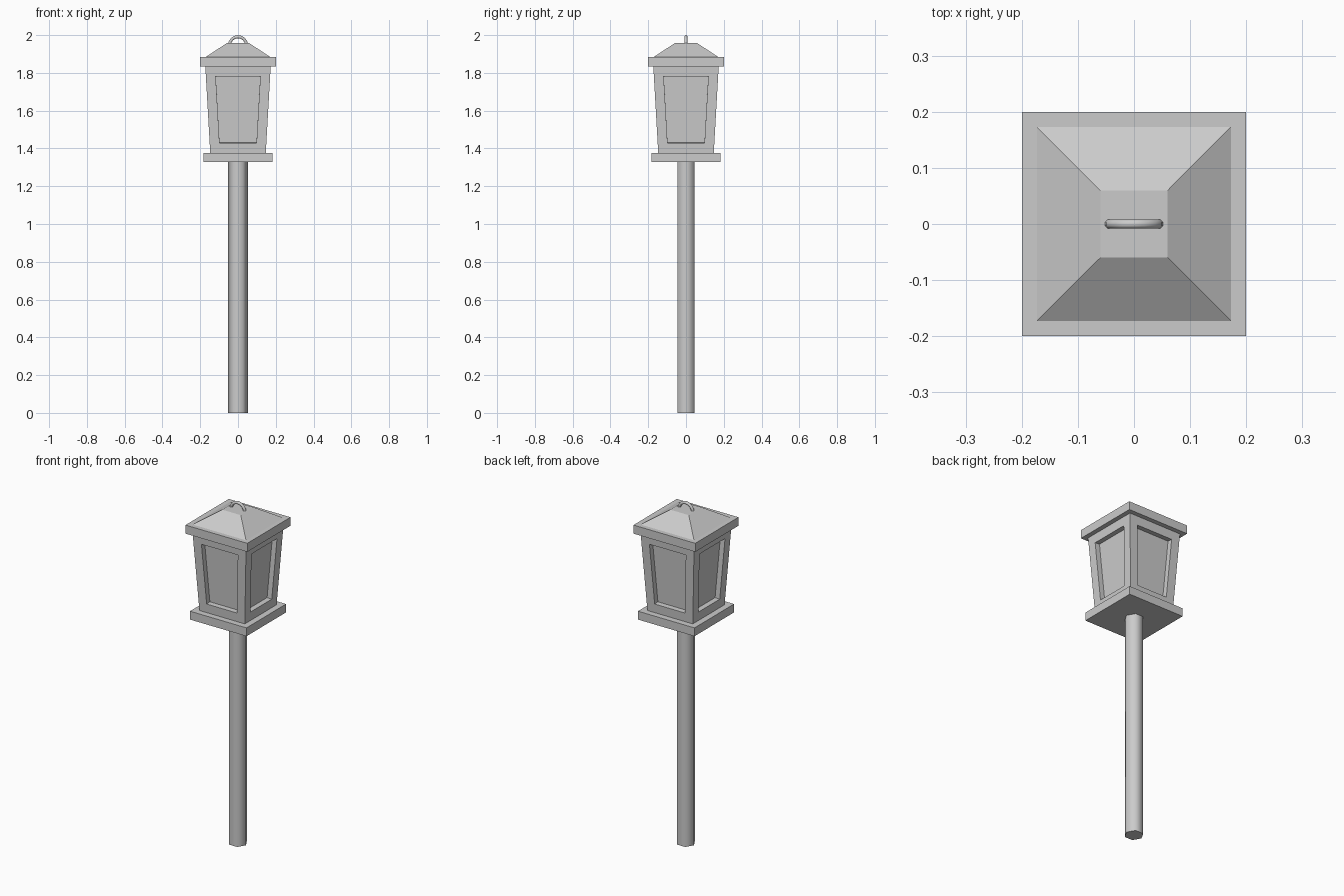
import bpy, bmesh
from math import pi, cos, sin, radians
from mathutils import Matrix, Vector

if "Cube" in bpy.data.objects:
    bpy.data.objects.remove(bpy.data.objects["Cube"])


def finish(name, bm, smooth_angle=None):
    bmesh.ops.recalc_face_normals(bm, faces=bm.faces[:])
    me = bpy.data.meshes.new(name)
    bm.to_mesh(me)
    bm.free()
    ob = bpy.data.objects.new(name, me)
    bpy.context.collection.objects.link(ob)
    if smooth_angle:
        for p in me.polygons:
            p.use_smooth = True
        me.set_sharp_from_angle(angle=radians(smooth_angle))
    return ob


def prism(sides, r0, z0, r1, z1, turn=0.0):
    """Closed tapered prism with corner radii r0 (bottom) and r1 (top)."""
    bm = bmesh.new()
    rings = []
    for r, z in ((r0, z0), (r1, z1)):
        rings.append([bm.verts.new((r * cos(turn + 2 * pi * i / sides),
                                    r * sin(turn + 2 * pi * i / sides), z))
                      for i in range(sides)])
    for i in range(sides):
        j = (i + 1) % sides
        bm.faces.new((rings[0][i], rings[0][j], rings[1][j], rings[1][i]))
    bm.faces.new(rings[0][::-1])
    bm.faces.new(rings[1])
    bm.normal_update()
    return bm


def square(h0, z0, h1, z1):
    """Square block given by half widths."""
    s = 2 ** 0.5
    return prism(4, h0 * s, z0, h1 * s, z1, pi / 4)


# Hexagonal post
finish("post", prism(6, 0.052, 0, 0.052, 1.33), 65)

# Slabs below and above the lamp housing, and the hipped roof
finish("base_plate", square(0.183, 1.328, 0.183, 1.377))
finish("roof_plate", square(0.2, 1.833, 0.2, 1.883))
finish("roof", square(0.173, 1.883, 0.06, 1.957))

# Tapered lamp housing with a recessed panel on each side
bm = square(0.147, 1.377, 0.173, 1.833)
panels = [f for f in bm.faces if abs(f.normal.z) < 0.5]
bmesh.ops.inset_individual(bm, faces=panels, thickness=0.052, use_even_offset=True)
for f in panels:
    n = f.normal.copy()
    bmesh.ops.inset_individual(bm, faces=[f], thickness=0.0, depth=0.0)
    bmesh.ops.translate(bm, verts=f.verts[:], vec=n * -0.03)
finish("lamp_housing", bm)

# Half-ring handle on top of the roof
bm = bmesh.new()
centre = Vector((0, 0, 1.946))
place = Matrix.Translation(centre + Vector((0.0455, 0, 0))) @ Matrix.Rotation(pi / 8, 4, 'Z')
bmesh.ops.create_circle(bm, segments=8, radius=0.0088, matrix=place)
bmesh.ops.spin(bm, geom=bm.verts[:] + bm.edges[:], cent=centre,
               axis=(0, 1, 0), angle=-pi, steps=8)
finish("handle", bm, 60)
